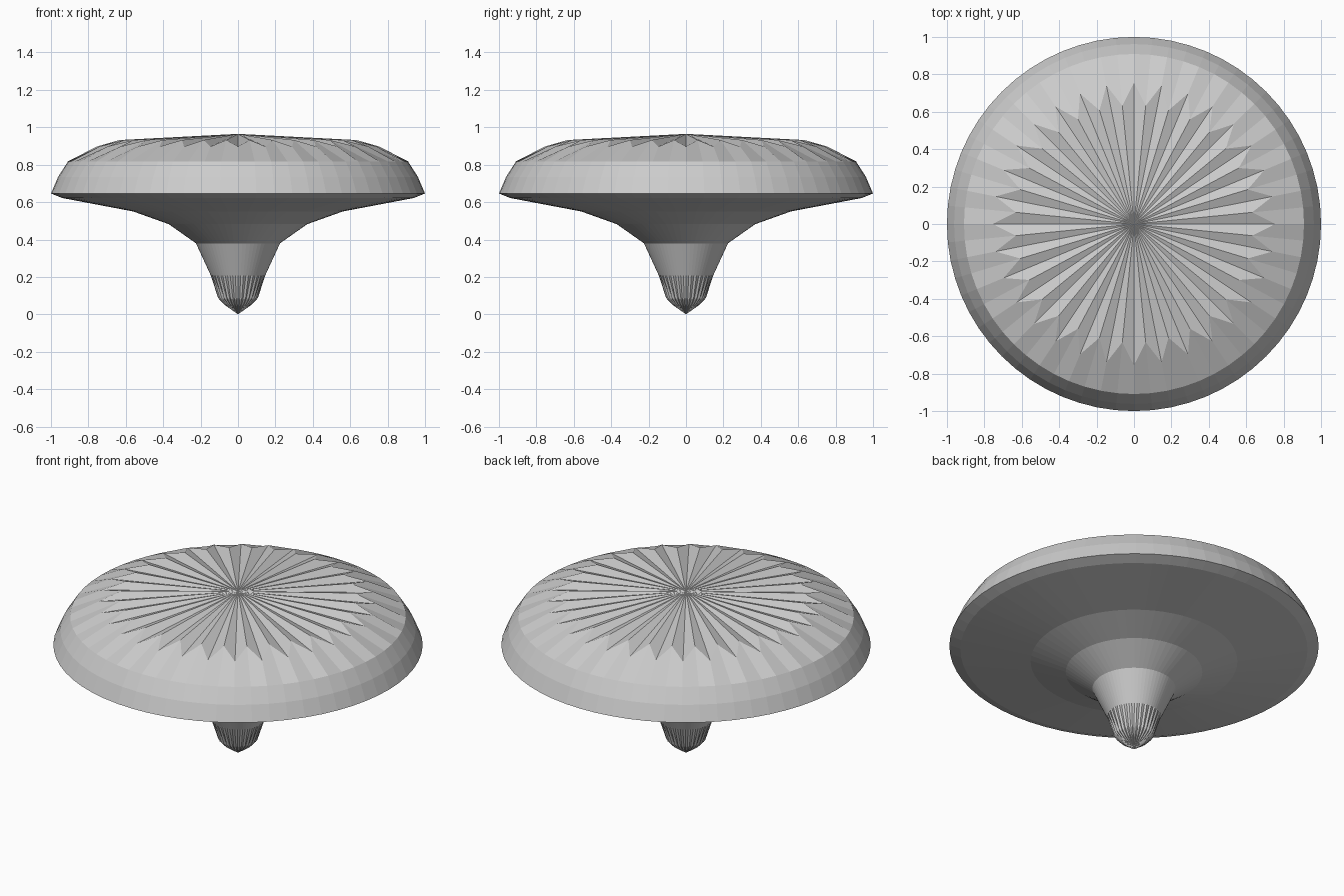
import bpy, bmesh
from math import sin, cos, pi

if "Cube" in bpy.data.objects:
    bpy.data.objects.remove(bpy.data.objects["Cube"])

N = 64  # sides; even sides are "ridge" angles, odd sides are between them


def lathe(name, profile):
    """Spin a profile; each entry is (r, z) or ((r, z) even, (r, z) odd) for pleats."""
    bm = bmesh.new()
    rings = []
    for entry in profile:
        pair = entry if isinstance(entry[0], tuple) else (entry, entry)
        if pair[0][0] == 0:
            rings.append([bm.verts.new((0, 0, pair[0][1]))] * N)
            continue
        ring = []
        for i in range(N):
            r, z = pair[i % 2]
            a = 2 * pi * i / N
            ring.append(bm.verts.new((r * cos(a), r * sin(a), z)))
        rings.append(ring)
    for low, high in zip(rings, rings[1:]):
        for i in range(N):
            j = (i + 1) % N
            corners = list(dict.fromkeys((low[i], low[j], high[j], high[i])))
            bm.faces.new(corners)
    bmesh.ops.recalc_face_normals(bm, faces=bm.faces)
    mesh = bpy.data.meshes.new(name)
    bm.to_mesh(mesh)
    bm.free()
    obj = bpy.data.objects.new(name, mesh)
    bpy.context.collection.objects.link(obj)
    return obj


# Whole turned body: fluted tip, stem, flared underside, rim and pleated crown
lathe("spinning_body", [
    (0, 0.0),
    ((0.075, 0.053), (0.068, 0.053)),      # fluted tip
    ((0.107, 0.088), (0.092, 0.078)),
    (0.145, 0.207),
    (0.225, 0.38),                         # stem top
    (0.37, 0.482), (0.56, 0.55),           # flared underside
    (0.94, 0.622), (1.0, 0.646),
    (0.962, 0.735), (0.909, 0.818),        # rim band
    ((0.755, 0.897), (0.635, 0.932)),      # pleated crown edge
    (0, 0.965),
])
